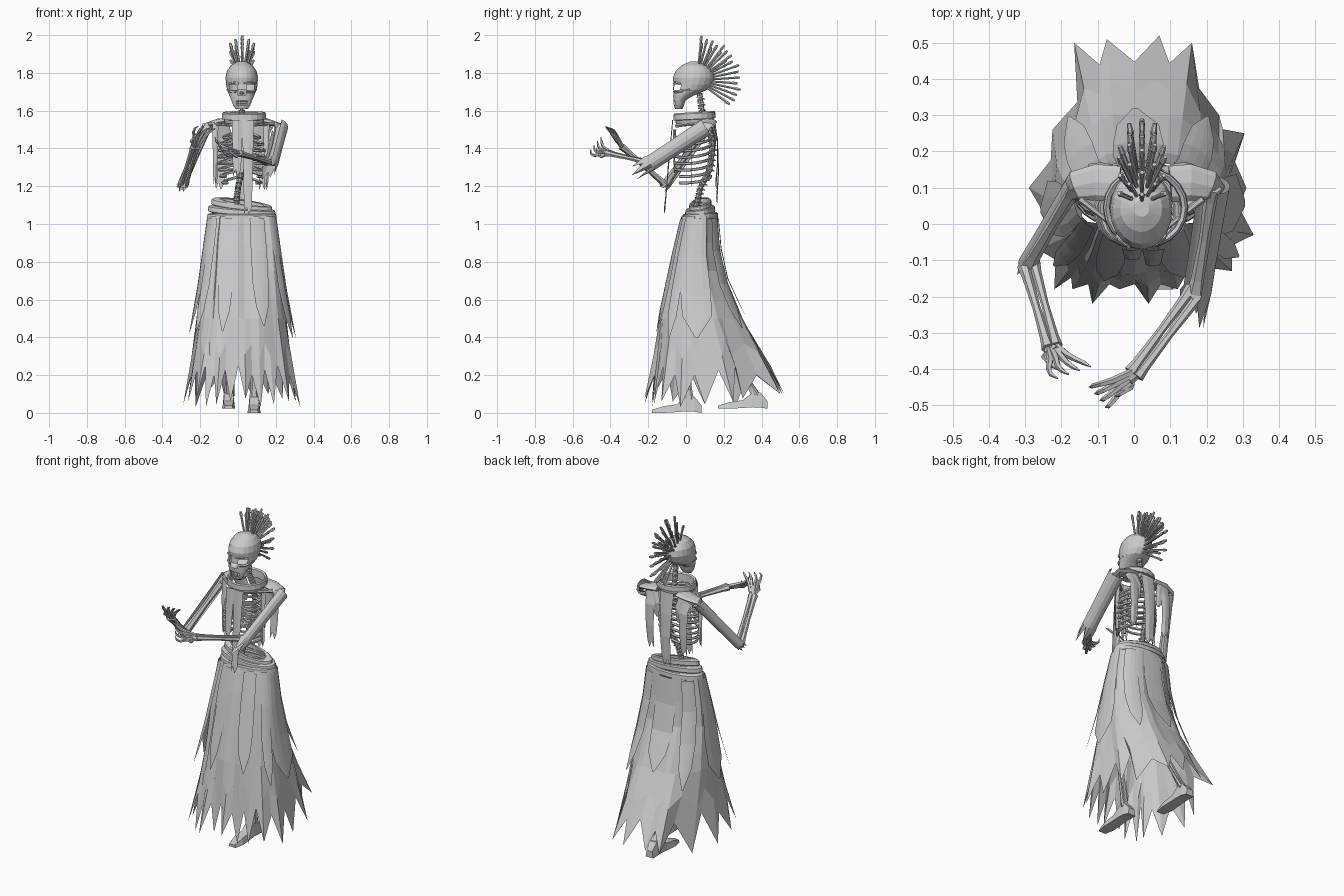
import bpy
from math import sin, cos, pi, radians, copysign, atan2
from mathutils import Vector as V

if bpy.data.objects.get("Cube"):
    bpy.data.objects.remove(bpy.data.objects["Cube"])

grey = bpy.data.materials.new("plain_grey")
grey.use_nodes = True
grey.diffuse_color = (0.6, 0.6, 0.6, 1)
grey.node_tree.nodes["Principled BSDF"].inputs["Base Color"].default_value = (0.6, 0.6, 0.6, 1)


def build(name, *parts):
    """Join (verts, faces) parts into one flat-shaded object."""
    verts, faces = [], []
    for pv, pf in parts:
        n = len(verts)
        verts += pv
        faces += [[i + n for i in f] for f in pf]
    mesh = bpy.data.meshes.new(name)
    mesh.from_pydata(verts, [], faces)
    mesh.materials.append(grey)
    bpy.context.collection.objects.link(bpy.data.objects.new(name, mesh))


def loft(rows, closed=True, caps=True):
    n = len(rows[0])
    faces = [[r * n + c, r * n + (c + 1) % n, (r + 1) * n + (c + 1) % n, (r + 1) * n + c]
             for r in range(len(rows) - 1) for c in range(n if closed else n - 1)]
    if closed and caps:
        faces += [list(range(n))[::-1], [(len(rows) - 1) * n + c for c in range(n)]]
    return [p for row in rows for p in row], faces


def tube(path, radii, n=6, flat=1.0):
    """Round or flattened tube along a path."""
    path = [V(p) for p in path]
    if not isinstance(radii, (list, tuple)):
        radii = [radii] * len(path)
    rows = []
    for i, p in enumerate(path):
        t = (path[min(i + 1, len(path) - 1)] - path[max(i - 1, 0)]).normalized()
        a = t.cross(V((0, 0, 1)) if abs(t.z) < 0.9 else V((0, 1, 0))).normalized()
        b = t.cross(a)
        rows.append([p + radii[i] * (cos(k * 2 * pi / n) * a + flat * sin(k * 2 * pi / n) * b)
                     for k in range(n)])
    return loft(rows)


def bone(a, b, r):
    a, b = V(a), V(b)
    return tube([a, a.lerp(b, .12), a.lerp(b, .5), a.lerp(b, .88), b],
                [r * 1.3, r, r * .75, r, r * 1.3])


def ring(cx, cy, z, rx, ry, n=24, tilt_x=0.0, tilt_y=0.0):
    return [V((cx + rx * cos(a), cy + ry * sin(a), z + tilt_x * cos(a) + tilt_y * sin(a)))
            for a in [k * 2 * pi / n for k in range(n)]]


# Skirt surface: height, half width, front y, back y
SKIRT = [(1.04, .175, -.02, .165), (.9, .195, -.055, .175), (.75, .208, -.085, .195),
         (.5, .235, -.135, .30), (.28, .255, -.17, .40), (.02, .285, -.215, .52)]


def power(v, e):
    return copysign(abs(v) ** e, v)


def skirt_point(a, z, off=0.0):
    for lo, hi in zip(SKIRT, SKIRT[1:]):
        if z >= hi[0]:
            break
    t = (lo[0] - z) / (lo[0] - hi[0])
    rx, yf, yb = [lo[i] + (hi[i] - lo[i]) * t for i in (1, 2, 3)]
    return V((.02 + (rx + off) * power(cos(a), .8),
              (yf + yb) / 2 + ((yb - yf) / 2 + off) * power(sin(a), .8), z))


# Ragged underskirt: hem tips seen from above, a raised notch between each pair
TIPS = [(.33, -.03), (.31, .1), (.305, .25), (.235, .3), (.16, .5), (.07, .52), (-.075, .51),
        (-.165, .5), (-.225, .26), (-.29, .1), (-.265, -.07), (-.22, -.18), (-.17, -.18),
        (-.115, -.22), (-.04, -.18), (.04, -.22), (.12, -.18), (.19, -.17), (.27, -.13)]
hem = []
for i, (x, y) in enumerate(TIPS):
    tip = V((x, y, .1 if y > .4 else .03 + .015 * (i % 4)))
    after = V((*TIPS[(i + 1) % len(TIPS)], 0))
    notch = (tip + after) / 2
    notch = V((.02, .14, 0)).lerp(notch, .82 if y > .4 else .9)
    notch.z = .2 + .025 * (i % 3)
    hem += [tip, notch]
angles = [atan2(power((p.y - .15) / .36, 1.25), power((p.x - .02) / .285, 1.25)) for p in hem]
rows = [[skirt_point(a, z, .005 if k % 4 < 2 else -.004) for k, a in enumerate(angles)]
        for z in (1.04, .9, .75, .6, .5)]
rows += [[p.lerp(q, .45) for p, q in zip(rows[-1], hem)], hem]
build("underskirt", loft(rows, caps=False))


def panel(deg, width, tip, flare):
    """Pointed cloth panel lying over the skirt."""
    rows = []
    for t, w in ((0, 1), (.3, .98), (.6, .9), (.82, .65), (1, .06)):
        z = 1.03 + (tip - 1.03) * t
        rows.append([skirt_point(radians(deg + width * w * s), z, .008 + flare * t * t)
                     for s in (-1, -.5, 0, .5, 1)])
    return loft(rows, closed=False)


build("overskirt", *[panel(*p) for p in (
    (-108, 11, .43, .012), (-68, 13, .46, .012), (-5, 22, .4, .035),
    (188, 22, .42, .03), (-140, 10, .43, .05), (-32, 10, .4, .055),
    (50, 16, .45, .015), (92, 15, .5, .012), (135, 16, .42, .015))])

# Wrapped belt: tilted bands stacked above the skirt
bands = []
for z, rx, ry, tx, ty in ((1.04, .185, .095, 0, .005), (1.07, .18, .08, -.012, .01),
                          (1.1, .162, .06, -.02, .012)):
    bands.append(loft([ring(.02, .075, z + dz, rx * s, ry * s, 24, tx, ty) for dz, s in
                       ((-.018, .94), (-.012, 1), (.012, .98), (.018, .9), (.018, .72))], caps=False))
build("belt", *bands)

# Spine: one vertebra per step, with a short process at the back
SPINE = [(0, .06, 1.0), (-.01, .055, 1.1), (.0, .075, 1.19), (.02, .125, 1.29),
         (.02, .14, 1.4), (.02, .125, 1.5), (.02, .085, 1.58), (.02, .07, 1.7)]
vertebrae = []
for a, b in zip(SPINE, SPINE[1:]):
    a, b = V(a), V(b)
    for i in range(4):
        p, q = a.lerp(b, i / 4), a.lerp(b, i / 4 + .18)
        vertebrae.append(tube([p, p.lerp(q, .5), q], [.018, .014, .018], 8))
        vertebrae.append(tube([p, p + V((0, .025, -.01))], [.007, .003], 4))
vertebrae.append(tube(SPINE, .009))
build("spine", *vertebrae)

# Rib cage
ribs = []
for i in range(8):
    z, rx = 1.49 - i * .034, (.085, .1, .108, .112, .112, .108, .1, .09)[i]
    end = 1.0 if i < 6 else .75
    for side in (-1, 1):
        path = []
        for k in range(10):
            a = pi * end * k / 9
            path.append((.02 + side * (rx * sin(a) + .012), .035 + .095 * cos(a),
                         z - .035 * sin(a * .75)))
        ribs.append(tube(path, .008, 5))
ribs.append(tube([(.02, -.06, 1.5), (.02, -.063, 1.42), (.02, -.06, 1.27)], [.025, .016, .01], 6, .4))
build("rib_cage", *ribs)

# High collar and shoulder yokes
build("collar", loft([ring(.032, .045, z, rx, rx * .95, 20, 0, .006) for z, rx in
                      ((1.535, .103), (1.553, .107), (1.555, .118), (1.585, .116), (1.592, .11),
                       (1.585, .1), (1.54, .097))], caps=False))
yokes = []
for s in (-1, 1):
    yokes.append(tube([(.03 + s * .07, .11, 1.545), (.025 + s * .13, .115, 1.54),
                       (.025 + s * .185, .105, 1.525), (.025 + s * .205, .085, 1.48)],
                      [.05, .05, .042, .028], 8, .35))
    yokes.append(bone((.02 + s * .02, -.05, 1.52), (.02 + s * .17, .07, 1.53), .009))
    yokes.append(tube([(.02 + s * .12, .14, 1.53), (.02 + s * .09, .155, 1.46),
                       (.02 + s * .07, .15, 1.38)], [.05, .04, .008], 6, .2))
build("shoulder_yokes", *yokes)


def strip(x, w, pts, notch=.04):
    """Hanging cloth strip with a ragged end; pts hold y and z."""
    rows = [[V((x + w * s * (1 - .12 * i), y - .006 * (1 - abs(s)) * copysign(1, .04 - y), z))
             for s in (-1, -.4, .2, 1)] for i, (y, z) in enumerate(pts)]
    for k, p in enumerate(rows[-1]):
        p.z += notch * (k % 2)
    return loft(rows, closed=False)


front = [(-.068, 1.55), (-.08, 1.42), (-.095, 1.25), (-.112, 1.05)]
back = [(.15, 1.55), (.165, 1.42), (.17, 1.28), (.16, 1.1)]
side_back = [(.14, 1.54), (.165, 1.45), (.165, 1.32), (.155, 1.18)]
build("vest_strips", strip(-.005, .028, front[:3]), strip(.053, .032, front),
      strip(.025, .046, back), strip(.135, .035, side_back), strip(-.095, .035, side_back),
      strip(.15, .016, [(.04, 1.53), (.03, 1.42), (.03, 1.32), (.03, 1.18)]),
      strip(-.12, .016, [(.04, 1.53), (.03, 1.42), (.03, 1.32), (.03, 1.2)]))


# Arms: bones, half-open ragged sleeves and hands
def sleeve(a, b, out, radius, spread, overhang):
    a, b, out = V(a), V(b), V(out)
    axis = b - a
    out = (out - axis * out.dot(axis) / axis.length_squared).normalized()
    side = axis.normalized().cross(out)
    rows = []
    for t, r in ((-.03, 1.1), (.3, 1.05), (.7, 1), (1, 1)):
        rows.append([a + axis * t + radius * r * (cos(f) * out + sin(f) * side)
                     for f in [radians(spread * d / 4) for d in range(-4, 5)]])
    rows.append([p + axis * overhang * (.1, 1, .3, .8)[k % 4] - out * .01
                 for k, p in enumerate(rows[-1])])
    return loft(rows, closed=False)


def hand(wrist, fwd, spread, curl):
    w, f, s, c = V(wrist), V(fwd).normalized(), V(spread).normalized(), V(curl).normalized()
    parts = []
    for i in range(4):
        o = (i - 1.5) * .017
        k = w + f * .058 + s * o
        m = k + f * .035 + s * o * .6
        t = m + (f + c).normalized() * .024 + s * o * .3
        parts.append(tube([w + s * o * .5, k, m, t, t + c * .024], [.01, .01, .008, .007, .002], 5))
    thumb = w + f * .03 - s * .035
    parts.append(tube([w, thumb, thumb + f * .03 + c * .02, thumb + f * .035 + c * .045],
                      [.01, .009, .007, .002], 5))
    parts.append(tube([w - f * .012, w + f * .02], [.014, .019], 6, .6))
    return parts


# Each arm: shoulder, elbow, wrist, sleeve (direction, radius, spread, overhang), hand pose
ARMS = {
    "right": ((-.16, .105, 1.51), (-.29, -.11, 1.21), (-.225, -.34, 1.41), ((-.7, .3, -.4), .03, 75, .1),
              ((.3, -.5, .8), (.85, .3, -.1), (.6, -.35, .35))),
    "left": ((.217, .1, 1.51), (.172, -.185, 1.325), (.0, -.415, 1.375), ((.8, .2, -.55), .043, 110, .35),
             ((-.75, -.5, .15), (-.4, .5, .6), (-.3, -.1, .8)))}
for label, (shoulder, elbow, wrist, cloth, pose) in ARMS.items():
    e, w = V(elbow), V(wrist)
    gap = (w - e).cross(V((0, 0, 1))).normalized() * .014
    build(label + "_arm_bones", bone(shoulder, elbow, .02), bone(e + gap, w + gap * .8, .015),
          bone(e - gap, w - gap * .8, .014), tube([e - V((0, 0, .018)), e + V((0, 0, .018))], .024))
    build(label + "_hand", *hand(wrist, *pose))
    build(label + "_sleeve", sleeve(shoulder, elbow, *cloth))

# Skull: stacked rings of height, half width, front y, back y, with openings for eyes and nose
HEAD = [(1.608, .032, -.058, -.02), (1.63, .046, -.064, -.01), (1.655, .055, -.066, -.002),
        (1.68, .066, -.068, .04), (1.71, .078, -.069, .11), (1.738, .083, -.066, .135),
        (1.775, .086, -.07, .15), (1.81, .079, -.055, .142), (1.84, .058, -.022, .11),
        (1.86, .022, .02, .065)]
sv, sf = loft([ring(.02, (f + b) / 2, z, rx, (b - f) / 2, 20) for z, rx, f, b in HEAD])


def is_opening(face):
    c = sum((sv[i] for i in face), V()) / len(face)
    x = abs(c.x - .02)
    eye = 1.715 < c.z < 1.735 and .018 < x < .066 and c.y < .02
    nose = 1.685 < c.z < 1.7 and x < .012 and c.y < 0
    mouth = 1.635 < c.z < 1.65 and x < .035 and c.y < -.035
    return eye or nose or mouth


skull = [(sv, [f for f in sf if not is_opening(f)])]
for s in (-1, 1):
    skull.append(tube([(.02 + s * .03, -.063, 1.7), (.02 + s * .06, -.04, 1.702),
                       (.02 + s * .076, .02, 1.712)], [.007, .008, .006], 5))
    skull.append(tube([(.02 + s * .008, -.062, 1.745), (.02 + s * .04, -.056, 1.75),
                       (.02 + s * .068, -.03, 1.742)], .006, 5))
build("skull", *skull)
build("teeth", *[tube([(.02 + i * .009, -.062 + .0011 * i * i, z), (.02 + i * .009, -.062 + .0011 * i * i, z + .012)],
                      [.0045, .0035], 4) for z in (1.632, 1.645) for i in range(-3, 4)])

# Crest of nail-like spikes fanning over the back of the head
spikes = []
for row, reach, start in ((0, .238, 84), (-.16, .225, 76), (.16, .225, 76), (-.32, .2, 82), (.32, .2, 82)):
    for i in range(8 if abs(row) < .3 else 4):
        a = radians(start - 16 * i)
        d = V((row, cos(a), sin(a)))
        c = V((.022, .057, 1.76))
        r = reach - .01 * (i % 2)
        spikes.append(tube([c + d * .075, c + d * (r - .03), c + d * (r - .02), c + d * r],
                           [.006, .0065, .009, .006], 6))
build("crest_spikes", *spikes)

# Legs and boxy feet, one striding behind the other
for label, x, toe, z, knee in (("left", .085, -.18, 0, (.09, -.03, .55)),
                               ("right", -.05, .17, .022, (-.05, .12, .55))):
    ankle = V((x, toe + .2, z + .07))
    build(label + "_leg", bone((.02 + copysign(.07, x), .07, 1.0), knee, .024),
          bone(knee, ankle, .02), bone(V(knee) + V((.03, .01, -.03)), ankle + V((.02, .01, 0)), .01))
    rows = []
    for dy, w, low, high in ((0, .024, 0, .016), (.06, .036, 0, .035), (.13, .034, .004, .045),
                             (.18, .032, .008, .085), (.225, .032, .006, .085), (.262, .026, 0, .04)):
        rows.append([V((x + sx * w * k, toe + dy, z + (high if top else low)))
                     for sx, top, k in ((-1, 0, 1), (1, 0, 1), (1, 1, .75), (-1, 1, .75))])
    build(label + "_foot", loft(rows))
